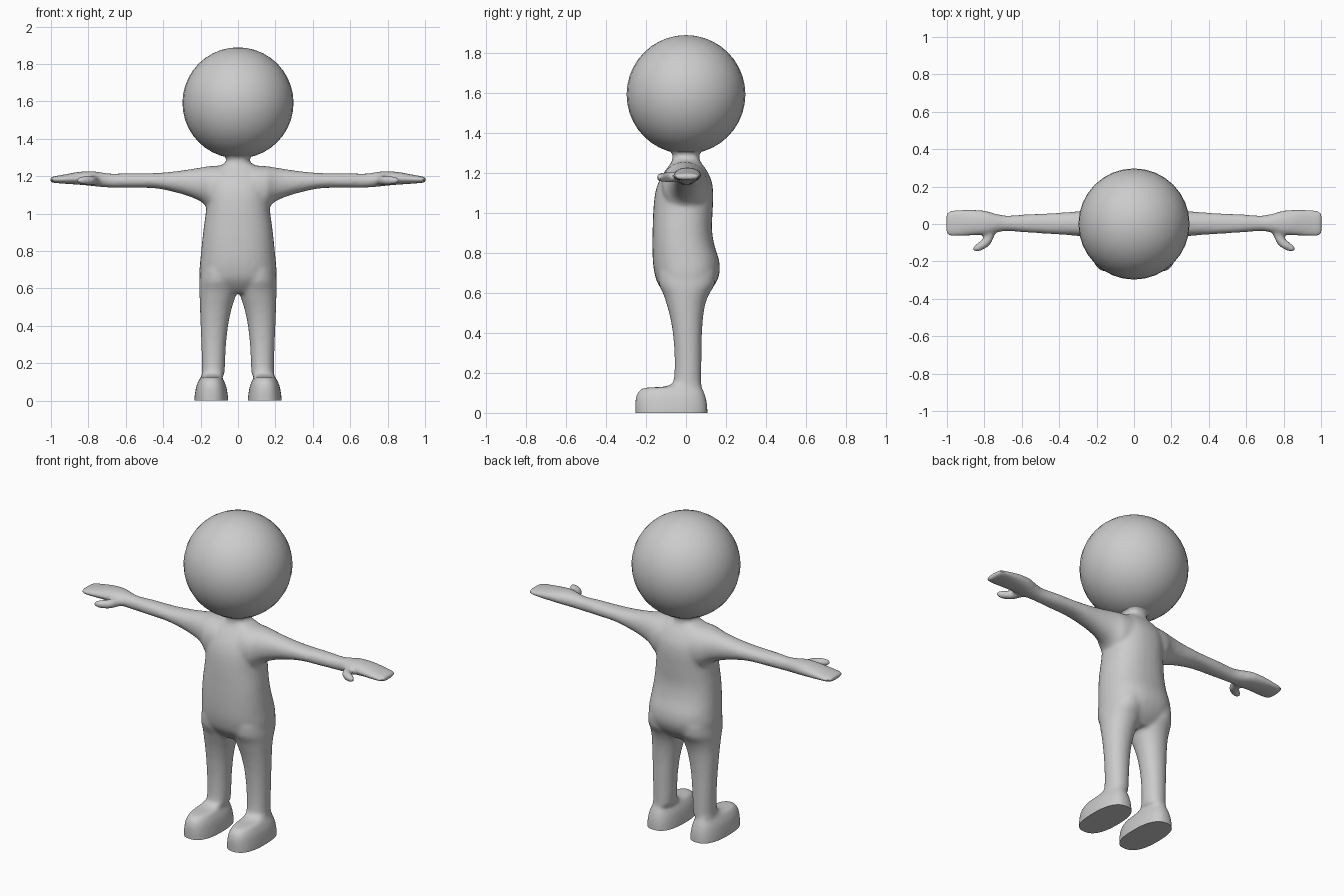
import bpy, bmesh, math
from mathutils import Vector

grey = bpy.data.materials.new("light grey")
grey.diffuse_color = (0.6, 0.6, 0.6, 1)


def spline(rows, steps=5):
    """Catmull-Rom resampling of a list of section rows."""
    out = []
    for i in range(len(rows) - 1):
        p = [rows[max(0, min(len(rows) - 1, i + k))] for k in (-1, 0, 1, 2)]
        for s in range(steps):
            t = s / steps
            out.append([0.5 * (2 * b + (c - a) * t + (2 * a - 5 * b + 4 * c - d) * t * t
                               + (3 * b - a - 3 * c + d) * t ** 3)
                        for a, b, c, d in zip(*p)])
    return out + [list(rows[-1])]


def loft(bm, rows, place, power=2.0, n=32):
    """Closed loft; each row is (position, u min, u max, v min, v max)."""
    rings = []
    for w, u0, u1, v0, v1 in spline(rows):
        ring = []
        for k in range(n):
            a = 2 * math.pi * k / n
            c, s = math.cos(a), math.sin(a)
            u = (u0 + u1) / 2 + (u1 - u0) / 2 * math.copysign(abs(c) ** (2 / power), c)
            v = (v0 + v1) / 2 + (v1 - v0) / 2 * math.copysign(abs(s) ** (2 / power), s)
            ring.append(bm.verts.new(place(w, u, v)))
        rings.append(ring)
    for a, b in zip(rings, rings[1:]):
        for k in range(n):
            bm.faces.new((a[k], a[(k + 1) % n], b[(k + 1) % n], b[k]))
    bm.faces.new(rings[0][::-1])
    bm.faces.new(rings[-1])


bm = bmesh.new()

# torso and neck: z, x range, y range
torso = [(0.575, 0.09, -0.08, 0.08), (0.61, 0.16, -0.115, 0.12), (0.65, 0.20, -0.143, 0.15),
         (0.70, 0.206, -0.158, 0.168), (0.76, 0.201, -0.166, 0.166), (0.84, 0.193, -0.168, 0.142),
         (0.92, 0.184, -0.167, 0.130), (1.02, 0.171, -0.163, 0.134), (1.10, 0.168, -0.154, 0.136),
         (1.16, 0.165, -0.135, 0.128), (1.21, 0.15, -0.105, 0.105), (1.245, 0.125, -0.078, 0.08),
         (1.262, 0.085, -0.070, 0.070), (1.28, 0.062, -0.067, 0.067), (1.30, 0.066, -0.072, 0.072),
         (1.33, 0.10, -0.11, 0.11)]
loft(bm, [(z, -x, x, a, b) for z, x, a, b in torso], lambda w, u, v: (u, v, w), 2.3)

# leg with foot: z, x range, y range
foot = [(-0.04, 0.052, 0.234, -0.253, 0.108), (0.0, 0.052, 0.234, -0.253, 0.108),
        (0.04, 0.056, 0.230, -0.254, 0.106), (0.08, 0.064, 0.222, -0.250, 0.098),
        (0.108, 0.076, 0.210, -0.236, 0.088), (0.125, 0.085, 0.200, -0.205, 0.080),
        (0.131, 0.082, 0.196, -0.11, 0.078), (0.145, 0.074, 0.193, -0.070, 0.077)]
leg = [(0.14, 0.072, 0.193, -0.066, 0.077), (0.20, 0.069, 0.193, -0.058, 0.077),
       (0.30, 0.064, 0.196, -0.058, 0.078), (0.40, 0.053, 0.200, -0.066, 0.080),
       (0.48, 0.037, 0.203, -0.080, 0.086), (0.54, 0.019, 0.205, -0.096, 0.096),
       (0.59, 0.002, 0.207, -0.112, 0.114), (0.64, 0.0, 0.207, -0.134, 0.142),
       (0.70, 0.0, 0.200, -0.14, 0.150)]
# arm with flat hand: x, y range, z range
arm = [(0.08, -0.125, 0.115, 1.00, 1.258), (0.15, -0.115, 0.105, 1.02, 1.254),
       (0.19, -0.092, 0.09, 1.058, 1.248), (0.24, -0.074, 0.077, 1.084, 1.240),
       (0.32, -0.062, 0.066, 1.110, 1.228), (0.44, -0.054, 0.058, 1.135, 1.217),
       (0.58, -0.045, 0.051, 1.138, 1.216), (0.68, -0.038, 0.045, 1.139, 1.214),
       (0.74, -0.046, 0.055, 1.143, 1.222), (0.79, -0.058, 0.070, 1.149, 1.227),
       (0.86, -0.061, 0.077, 1.155, 1.222), (0.93, -0.066, 0.077, 1.160, 1.209),
       (0.98, -0.066, 0.072, 1.164, 1.200), (1.004, -0.054, 0.058, 1.168, 1.195)]
# thumb: centre line with radius
thumb = [(0.745, -0.015, 0.022), (0.77, -0.055, 0.027), (0.787, -0.092, 0.027),
         (0.815, -0.116, 0.025), (0.842, -0.130, 0.020), (0.855, -0.136, 0.009)]

for side in (-1, 1):
    loft(bm, foot, lambda w, u, v: (side * u, v, w), 2.5)
    loft(bm, leg, lambda w, u, v: (side * u, v, w), 2.1)
    loft(bm, arm, lambda w, u, v: (side * w, u, v), 2.15)
    for x, y, r in spline(thumb, 4):
        ball = bmesh.ops.create_icosphere(bm, subdivisions=2, radius=r)["verts"]
        bmesh.ops.translate(bm, verts=ball, vec=Vector((side * x, y, 1.178)))

bmesh.ops.recalc_face_normals(bm, faces=bm.faces)
mesh = bpy.data.meshes.new("body")
bm.to_mesh(mesh)
bm.free()
body = bpy.data.objects.new("body", mesh)
bpy.context.collection.objects.link(body)

# fuse the limbs into one soft skin
remesh = body.modifiers.new("fuse", "REMESH")
remesh.mode = "VOXEL"
remesh.voxel_size = 0.01
soften = body.modifiers.new("soften", "SMOOTH")
soften.factor = 0.5
soften.iterations = 8
fused = bpy.data.meshes.new_from_object(
    body.evaluated_get(bpy.context.evaluated_depsgraph_get()))
body.modifiers.clear()
body.data = fused

# cut flat soles at ground level
bm = bmesh.new()
bm.from_mesh(fused)
bmesh.ops.bisect_plane(bm, geom=bm.verts[:] + bm.edges[:] + bm.faces[:],
                       plane_co=(0, 0, 0), plane_no=(0, 0, 1), clear_inner=True)
bmesh.ops.holes_fill(bm, edges=[e for e in bm.edges if e.is_boundary], sides=0)
bmesh.ops.recalc_face_normals(bm, faces=bm.faces)
bm.to_mesh(fused)
bm.free()

# round head
bpy.ops.mesh.primitive_uv_sphere_add(segments=32, ring_count=20, radius=0.297,
                                     location=(0, 0, 1.592))
head = bpy.context.object
head.name = "head"

for ob in (body, head):
    ob.data.materials.clear()
    ob.data.materials.append(grey)
    bpy.ops.object.select_all(action="DESELECT")
    ob.select_set(True)
    bpy.context.view_layer.objects.active = ob
    bpy.ops.object.shade_smooth_by_angle(angle=math.radians(40))
